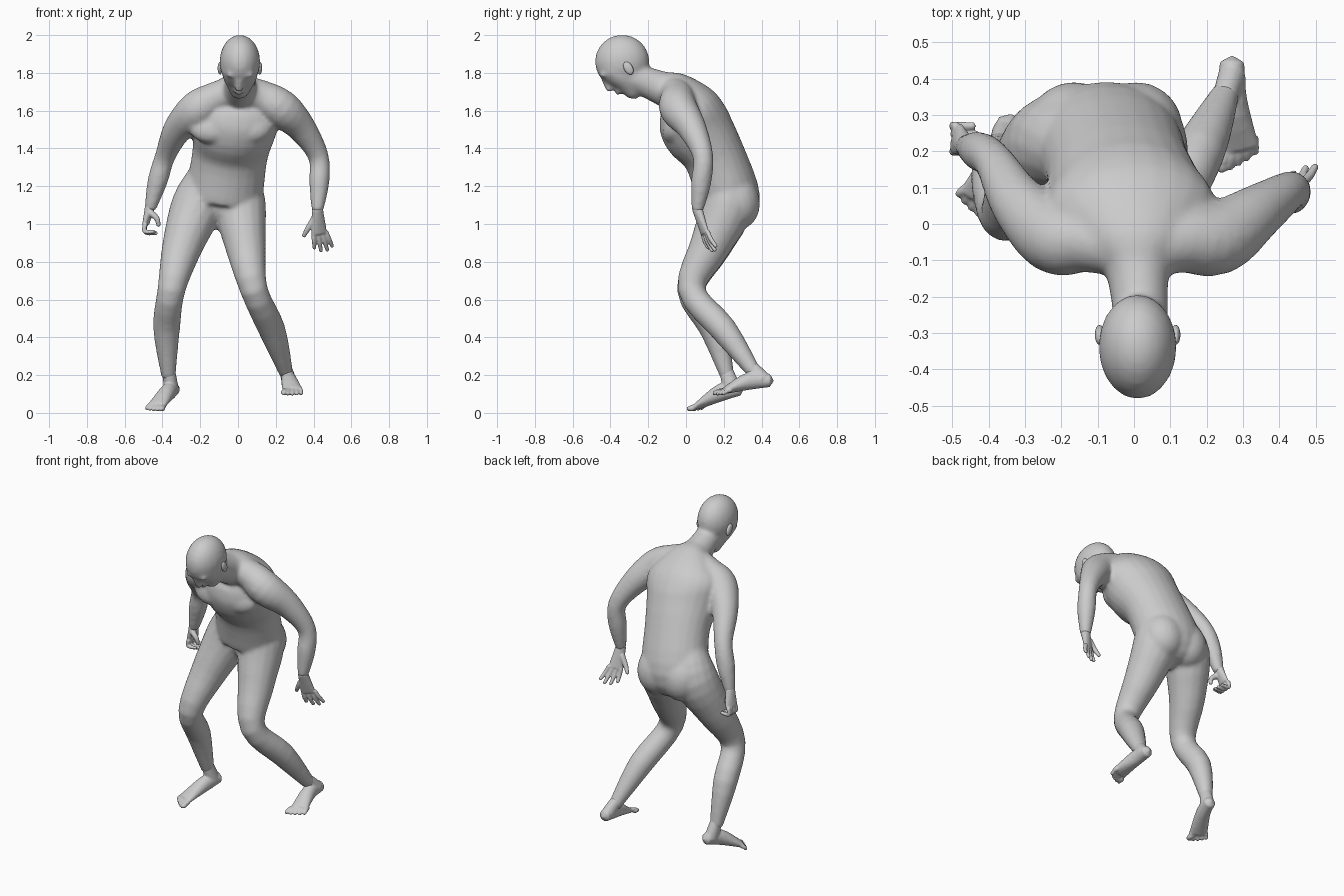
import bpy, bmesh, math
from mathutils import Vector, Matrix

cube = bpy.data.objects.get("Cube")
if cube:
    bpy.data.objects.remove(cube, do_unlink=True)

skin = bpy.data.materials.new("plain_grey_skin")
skin.use_nodes = True
grey = (.6, .6, .6, 1)
skin.diffuse_color = grey
skin.node_tree.nodes["Principled BSDF"].inputs["Base Color"].default_value = grey

ACROSS = Vector((1, 0, 0))


def spline(values, steps):
    """Smooth curve of numbers or vectors through the given values."""
    padded = [values[0], *values, values[-1]]
    result = []
    for a, b, c, d in zip(padded, padded[1:], padded[2:], padded[3:]):
        for step in range(steps):
            t = step / steps
            start, end = (c - a) / 2, (d - b) / 2
            bend = (c - b) * 3 - start * 2 - end
            result.append(b + start * t + bend * t ** 2 + ((b - c) * 2 + start + end) * t ** 3)
    return result + [values[-1]]


def tube(bm, points, widths, depths=None, side=ACROSS, steps=4, sides=16):
    """Closed elliptical tube following a smooth path with rounded ends."""
    centres = spline([Vector(p) for p in points], steps)
    wide = spline(widths, steps)
    deep = spline(depths or widths, steps)
    last = len(centres) - 1
    rings = []
    for i, centre in enumerate(centres):
        tangent = (centres[min(i + 1, last)] - centres[max(i - 1, 0)]).normalized()
        across = Vector(side)
        across = (across - tangent * across.dot(tangent)).normalized()
        outward = tangent.cross(across)
        ring = []
        for k in range(sides):
            angle = math.tau * k / sides
            offset = across * wide[i] * math.cos(angle) + outward * deep[i] * math.sin(angle)
            ring.append(bm.verts.new(centre + offset))
        rings.append(ring)
        if i in (0, last):
            reach = min(wide[i], deep[i]) * (.6 if i else -.6)
            tip = bm.verts.new(centre + tangent * reach)
            for k in range(sides):
                bm.faces.new((ring[k - 1], ring[k], tip))
    for low, high in zip(rings, rings[1:]):
        for k in range(sides):
            bm.faces.new((low[k - 1], low[k], high[k], high[k - 1]))


def digits(bm, bases, tips, count, bend, lengths, thickness=.0125):
    """Row of fingers or toes spread evenly between its outer two members."""
    bases, tips = [Vector(p) for p in bases], [Vector(p) for p in tips]
    side = bases[1] - bases[0]
    for i in range(count):
        t = i / (count - 1)
        base, tip = bases[0].lerp(bases[1], t), tips[0].lerp(tips[1], t)
        tip = base + (tip - base) * lengths(t)
        middle = (base + tip) / 2 + Vector(bend)
        tube(bm, [base, middle, tip], [thickness, thickness, thickness * .8],
             side=side, steps=3, sides=10)


def ball(bm, centre, radii, tilt=0):
    """Ellipsoid tilted about the x axis, in degrees."""
    matrix = (Matrix.Translation(centre) @ Matrix.Rotation(math.radians(tilt), 4, 'X')
              @ Matrix.Diagonal((*radii, 1)))
    bmesh.ops.create_uvsphere(bm, u_segments=20, v_segments=12, radius=1, matrix=matrix)


def finish(name, bm, voxel, smoothing):
    """Fuse the overlapping volumes into one smooth skin."""
    bmesh.ops.recalc_face_normals(bm, faces=bm.faces)
    mesh = bpy.data.meshes.new(name)
    bm.to_mesh(mesh)
    bm.free()
    mesh.materials.append(skin)
    obj = bpy.data.objects.new(name, mesh)
    bpy.context.collection.objects.link(obj)
    fuse = obj.modifiers.new("fuse", 'REMESH')
    fuse.mode = 'VOXEL'
    fuse.voxel_size = voxel
    fuse.use_smooth_shade = True
    relax = obj.modifiers.new("relax", 'SMOOTH')
    relax.factor = .5
    relax.iterations = smoothing


body = bmesh.new()

# torso and neck: leaning forward, and drifting sideways with height
spine = [(.21, 1.02), (.23, 1.12), (.15, 1.36), (.06, 1.5), (.01, 1.61),
         (-.05, 1.69), (-.13, 1.72), (-.28, 1.78)]
tube(body, [((z - 1.65) * .15, y, z) for y, z in spine],
     [.12, .2, .2, .225, .24, .16, .09, .075],
     [.1, .165, .163, .19, .17, .115, .09, .075], sides=24)

# chest and seat muscles
for side in (-1, 1):
    ball(body, (side * .1 - .04, -.05, 1.52), (.125, .07, .1), -25)
    ball(body, (side * .085 - .08, .265, 1.12), (.13, .125, .15), 15)

# skull, jaw, brow, nose and lips
ball(body, (.01, -.338, 1.86), (.108, .145, .142))
tube(body, [(.01, -.385, 1.83), (.01, -.315, 1.77), (.005, -.27, 1.68)],
     [.1, .088, .042], [.085, .08, .038])
for side in (-1, 1):
    ball(body, (side * .04 + .01, -.44, 1.79), (.038, .018, .014), 40)
tube(body, [(.005, -.435, 1.765), (.005, -.4, 1.71)], [.016, .023])
ball(body, (.005, -.355, 1.7), (.03, .024, .014), 40)

# arms, running from the neck over the shoulder to the wrist
arm_widths = [.08, .09, .102, .078, .055, .054, .032]
tube(body, [(.02, -.07, 1.71), (.13, -.045, 1.67), (.23, -.04, 1.61), (.335, .03, 1.51),
            (.425, .09, 1.36), (.43, .08, 1.22), (.42, .06, 1.07)], arm_widths)
tube(body, [(0, -.07, 1.71), (-.13, -.045, 1.66), (-.22, -.035, 1.6), (-.32, .06, 1.5),
            (-.385, .17, 1.36), (-.425, .2, 1.23), (-.465, .215, 1.08)], arm_widths)

# legs, running from inside the waist to the ankle
leg_widths = [.11, .138, .108, .074, .072, .038]
tube(body, [(0, .2, 1.26), (.01, .22, 1.1), (.04, .125, .88), (.085, .03, .65),
            (.18, .2, .44), (.255, .365, .21)], leg_widths)
tube(body, [(-.15, .2, 1.26), (-.215, .22, 1.1), (-.295, .13, .88), (-.353, .025, .65),
            (-.378, .14, .45), (-.368, .22, .19)], leg_widths)
finish("body", body, .011, 10)


def hand(name, wrist, knuckles, side, bases, tips, bend, thumb):
    bm = bmesh.new()
    tube(bm, [wrist, knuckles], [.03, .045], [.028, .016], side)
    digits(bm, bases, tips, 4, bend, lambda t: 1 + t * (1 - t))
    tube(bm, thumb, [.019, .015, .011], sides=10)
    finish(name, bm, .005, 3)


# left hand open, right hand half closed
hand("left_hand", (.42, .06, 1.08), (.43, .1, .95), (.9, .4, 0),
     [(.4, .09, .95), (.465, .115, .96)], [(.405, .12, .87), (.5, .16, .88)], (0, -.006, 0),
     [(.405, .075, 1.03), (.37, .085, .975), (.347, .1, .935)])
hand("right_hand", (-.464, .215, 1.1), (-.488, .235, 1), (.2, .9, 0),
     [(-.49, .2, 1), (-.49, .27, 1)], [(-.44, .2, .96), (-.44, .27, .96)], (-.03, 0, -.02),
     [(-.465, .2, 1.06), (-.43, .19, 1.03), (-.42, .195, .99)])


def foot(name, ankle, heel, instep, ball_of_foot, side, bases, tips):
    bm = bmesh.new()
    tube(bm, [ankle, Vector(heel).lerp(Vector(instep), .4)], [.034, .04], [.036, .05])
    tube(bm, [heel, instep, ball_of_foot], [.034, .042, .055], [.034, .047, .02], side)
    digits(bm, bases, tips, 5, (0, 0, .006), lambda t: 1 + t * (1 - t) / 2)
    ball(bm, Vector(bases[0]).lerp(Vector(tips[0]), .6), (.018, .026, .014))
    finish(name, bm, .006, 3)


# feet, with the big toe first
foot("left_foot", (.25, .35, .24), (.27, .445, .17), (.27, .34, .17), (.29, .21, .12), ACROSS,
     [(.25, .2, .12), (.33, .24, .12)], [(.24, .145, .1), (.335, .195, .1)])
foot("right_foot", (-.368, .21, .23), (-.34, .285, .125), (-.37, .19, .11), (-.43, .07, .04),
     (.9, -.4, 0), [(-.39, .055, .035), (-.465, .1, .04)], [(-.41, .01, .015), (-.485, .08, .02)])

# ears
for name, side in (("right_ear", -1), ("left_ear", 1)):
    ear = bmesh.new()
    ball(ear, (side * .105 + .01, -.305, 1.825), (.013, .024, .038), 30)
    finish(name, ear, .004, 2)
